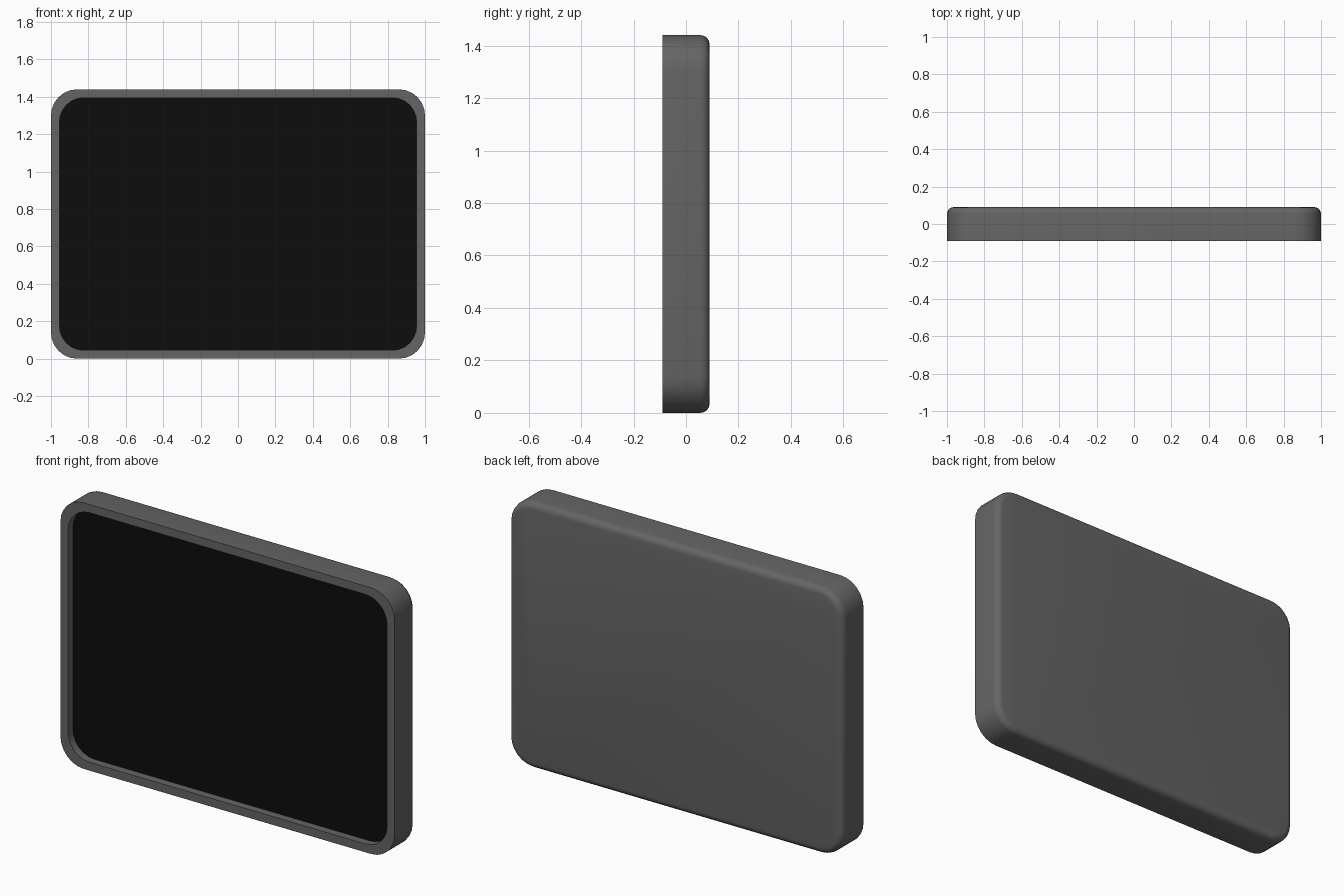
import bpy, bmesh, math

if "Cube" in bpy.data.objects:
    bpy.data.objects.remove(bpy.data.objects["Cube"])

W, H, D = 1.0, 1.44, 0.09      # half width, height, half depth
R, FILLET = 0.14, 0.035        # corner radius, back edge rounding
RIM, RECESS = 0.045, 0.042     # front rim width, screen recess depth
SEG = 6


def rounded_loop(bm, inset, radius, y):
    """Rounded rectangle of vertices in the xz plane at depth y."""
    hw, hh = W - inset - radius, H / 2 - inset - radius
    verts = []
    for k, (sx, sz) in enumerate(((1, 1), (-1, 1), (-1, -1), (1, -1))):
        for i in range(SEG + 1):
            a = math.pi / 2 * (k + i / SEG)
            verts.append(bm.verts.new((sx * hw + radius * math.cos(a), y,
                                       H / 2 + sz * hh + radius * math.sin(a))))
    return verts


def finish(bm, name, color):
    bmesh.ops.recalc_face_normals(bm, faces=bm.faces)
    mesh = bpy.data.meshes.new(name)
    bm.to_mesh(mesh)
    bm.free()
    obj = bpy.data.objects.new(name, mesh)
    bpy.context.collection.objects.link(obj)
    mat = bpy.data.materials.new(name + "_colour")
    mat.diffuse_color = color
    mat.use_nodes = True
    mat.node_tree.nodes["Principled BSDF"].inputs["Base Color"].default_value = mat.diffuse_color
    mesh.materials.append(mat)
    bpy.ops.object.select_all(action='DESELECT')
    obj.select_set(True)
    bpy.context.view_layer.objects.active = obj
    bpy.ops.object.shade_smooth_by_angle(angle=math.radians(35))
    return obj


# Casing: recess floor, recess wall, front rim, side wall, rounded back edge
sections = [(RIM, R - 0.01, -D + RECESS), (RIM, R - 0.01, -D), (0, R, -D)]
for i in range(5):
    a = math.pi / 2 * i / 4
    inset = FILLET * (1 - math.cos(a))
    sections.append((inset, R - inset, D - FILLET * (1 - math.sin(a))))

bm = bmesh.new()
loops = [rounded_loop(bm, *s) for s in sections]
for lo, hi in zip(loops, loops[1:]):
    for i in range(len(lo)):
        j = (i + 1) % len(lo)
        bm.faces.new((lo[i], lo[j], hi[j], hi[i]))
bm.faces.new(loops[-1])
finish(bm, "casing", (0.13, 0.13, 0.13, 1))

# Screen: flat black panel closing the recess, facing the front
bm = bmesh.new()
face = bm.faces.new(rounded_loop(bm, RIM, R - 0.01, -D + RECESS))
face.normal_update()
flip = face.normal.y > 0
screen = finish(bm, "screen", (0.004, 0.004, 0.004, 1))
if screen.data.polygons[0].normal.y > 0:
    screen.data.flip_normals()
